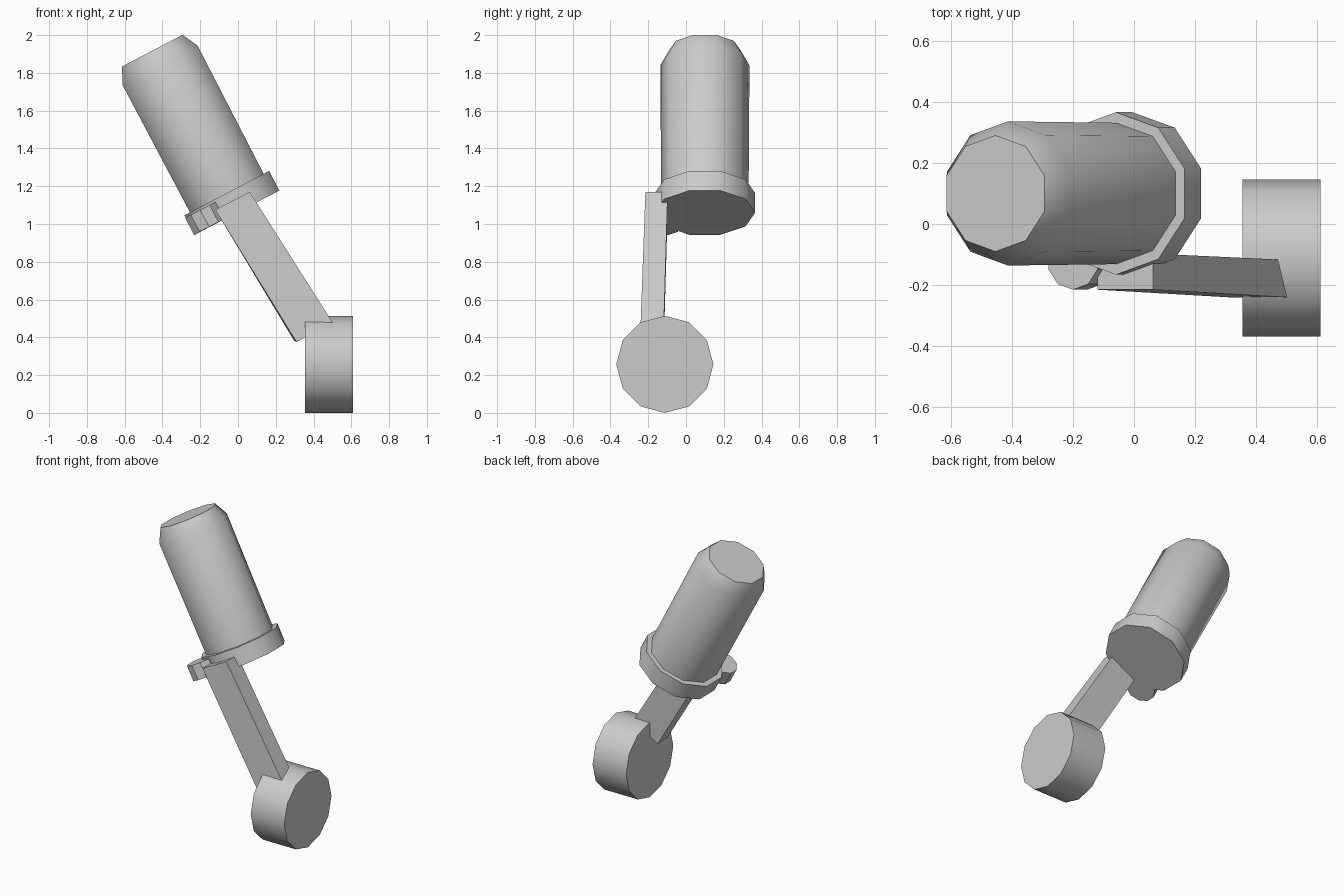
import bpy
import bmesh
from math import radians, pi, cos, sin
from mathutils import Matrix, Vector

cube = bpy.data.objects.get("Cube")
if cube:
    bpy.data.objects.remove(cube, do_unlink=True)

grey = bpy.data.materials.new("light_grey")
grey.use_nodes = True
colour = (0.6, 0.6, 0.6, 1)
grey.diffuse_color = colour
grey.node_tree.nodes["Principled BSDF"].inputs["Base Color"].default_value = colour


def finish(name, bm, smooth):
    """Turn a bmesh into a named, shaded object."""
    bmesh.ops.recalc_face_normals(bm, faces=bm.faces)
    mesh = bpy.data.meshes.new(name)
    bm.to_mesh(mesh)
    bm.free()
    mesh.materials.append(grey)
    obj = bpy.data.objects.new(name, mesh)
    bpy.context.collection.objects.link(obj)
    if smooth:
        bpy.ops.object.select_all(action='DESELECT')
        obj.select_set(True)
        bpy.context.view_layer.objects.active = obj
        bpy.ops.object.shade_smooth_by_angle(angle=radians(40))
    return obj


def bridge(bm, rings):
    """Skin successive rings of vertices and cap both ends."""
    for low, high in zip(rings, rings[1:]):
        n = len(low)
        for i in range(n):
            j = (i + 1) % n
            bm.faces.new((low[i], low[j], high[j], high[i]))
    bm.faces.new(rings[0])
    bm.faces.new(rings[-1])


def lathe(name, profile, sides, frame, smooth=True):
    """Capped turned shape from (radius, height) pairs."""
    bm = bmesh.new()
    rings = []
    for r, h in profile:
        angles = [pi / 2 + 2 * pi * k / sides for k in range(sides)]
        rings.append([bm.verts.new(frame @ Vector((r * cos(a), r * sin(a), h)))
                      for a in angles])
    bridge(bm, rings)
    return finish(name, bm, smooth)


# Tilted barrel with chamfered end, its collar and the side knob
tilt = Matrix.Translation((-0.005, 0.1, 1.06)) @ Matrix.Rotation(radians(-27.6), 4, 'Y')
lathe("barrel", [(0.231, 0.05), (0.236, 0.88), (0.19, 0.968)], 10, tilt)
lathe("collar", [(0.266, 0), (0.266, 0.117)], 10, tilt)
knob_frame = tilt @ Matrix.Translation((-0.166, -0.22, 0))
lathe("knob", [(0.095, 0.002), (0.095, 0.103)], 10, knob_frame, smooth=False)

# Wheel lying along x
wheel_frame = Matrix.Translation((0.355, -0.112, 0.257)) @ Matrix.Rotation(pi / 2, 4, 'Y')
lathe("wheel", [(0.257, 0), (0.257, 0.255)], 12, wheel_frame)

# Slightly skewed arm joining the wheel to the collar
arm = bmesh.new()
ends = [
    [(0.31, -0.24, 0.375), (0.5, -0.24, 0.48), (0.487, -0.117, 0.487), (0.297, -0.117, 0.382)],
    [(-0.12, -0.215, 1.075), (0.062, -0.215, 1.17), (0.062, -0.097, 1.17), (-0.12, -0.097, 1.075)],
]
bridge(arm, [[arm.verts.new(p) for p in ring] for ring in ends])
finish("arm", arm, False)
